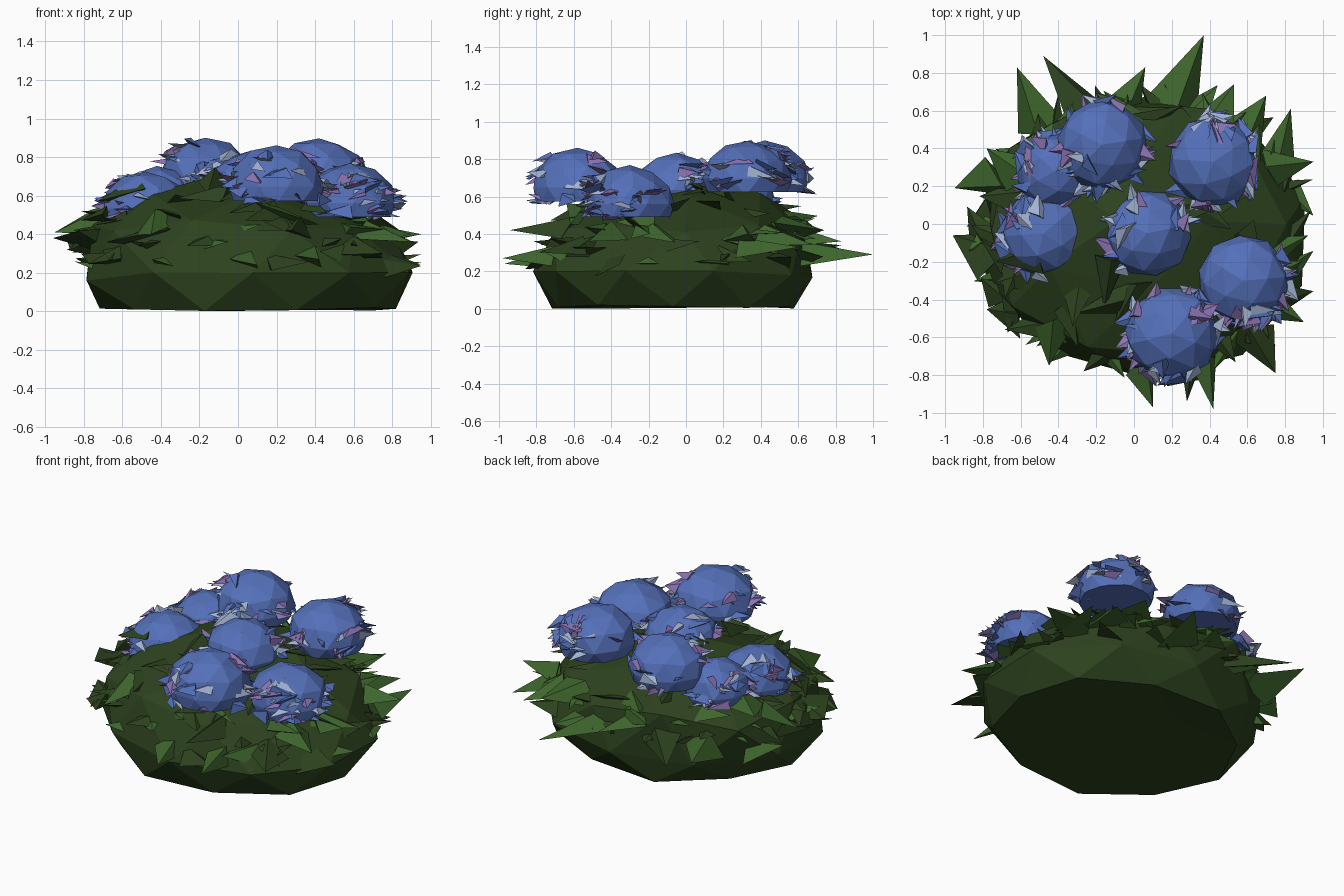
import bpy, bmesh, math, random
from mathutils import Vector, Matrix

random.seed(8)
old = bpy.data.objects.get("Cube")
if old:
    bpy.data.objects.remove(old, do_unlink=True)


def material(name, r, g, b):
    m = bpy.data.materials.new(name)
    m.use_nodes = True
    m.diffuse_color = (r, g, b, 1)
    bsdf = next(n for n in m.node_tree.nodes if n.type == 'BSDF_PRINCIPLED')
    bsdf.inputs["Base Color"].default_value = (r, g, b, 1)
    return m


DARK = material("dark green", 0.026, 0.055, 0.013)
LEAF = material("leaf green", 0.048, 0.132, 0.026)
BLUE = material("flower blue", 0.09, 0.163, 0.49)
PALE = material("pale blue", 0.36, 0.45, 0.65)
PURPLE = material("soft purple", 0.26, 0.17, 0.45)


def finish(name, bm, mats):
    bmesh.ops.recalc_face_normals(bm, faces=bm.faces)
    me = bpy.data.meshes.new(name)
    bm.to_mesh(me)
    bm.free()
    for m in mats:
        me.materials.append(m)
    ob = bpy.data.objects.new(name, me)
    bpy.context.collection.objects.link(ob)
    return ob


def dome(name, centre, radii, floor, jitter, mat):
    """Faceted ball with its underside cut flat at the floor height."""
    bm = bmesh.new()
    bmesh.ops.create_icosphere(bm, subdivisions=2, radius=1)
    spin = Matrix.Rotation(random.uniform(0, 6), 3, 'Z')
    for v in bm.verts:
        p = spin @ v.co
        p *= 1 + random.uniform(-jitter, jitter)
        v.co = Vector(centre) + Vector([a * b for a, b in zip(p, radii)])
    cut = bmesh.ops.bisect_plane(bm, geom=bm.verts[:] + bm.edges[:] + bm.faces[:],
                                 plane_co=(0, 0, floor), plane_no=(0, 0, -1), clear_outer=True)
    rim = [e for e in cut["geom_cut"] if isinstance(e, bmesh.types.BMEdge)]
    bmesh.ops.contextual_create(bm, geom=rim)
    return finish(name, bm, [mat])


def spike(bm, tip, base, width, thick, roll, index):
    """Folded pointed blade: a flattened three-sided pyramid."""
    d = (tip - base).normalized()
    side = d.cross(Vector((0, 0, 1))).normalized()
    side.rotate(Matrix.Rotation(roll, 3, d))
    up = side.cross(d)
    skew = (tip - base) * random.uniform(-0.3, 0.3)
    pts = [tip, base + side * width / 2 + skew, base - side * width / 2 - skew,
           base + up * thick]
    vs = [bm.verts.new(p) for p in pts]
    for a, b, c in ((0, 1, 2), (0, 2, 3), (0, 3, 1), (1, 3, 2)):
        bm.faces.new((vs[a], vs[b], vs[c])).material_index = index


def heading(angle, swing):
    """Outward direction, turned aside by up to the swing and tilted a little."""
    a = angle + random.uniform(-swing, swing)
    return Vector((math.cos(a), math.sin(a), random.uniform(-0.25, 0.35)))


# Leafy mound: squashed ball leaning to one side and back, with a flat base
MID = Vector((0.07, -0.07, 0.18))
RAD = Vector((0.88, 0.76, 0.51))


def mound_point(p):
    """Place a point of the unit ball on the mound."""
    q = p.copy()
    if q.z > 0.1:
        q.xy *= 1 + 0.05 * q.z
        q.x -= 0.16 * q.z
        q.y += 0.14 * q.z
        q.z **= 0.95
    return MID + Vector([a * b for a, b in zip(q, RAD)])


bm = bmesh.new()
bmesh.ops.create_icosphere(bm, subdivisions=2, radius=1)
for v in bm.verts:
    low = v.co.z < -0.2
    v.co = mound_point(v.co)
    if low:
        v.co.z = 0.01 + random.uniform(-0.01, 0.01)
    else:
        v.co += Vector([random.uniform(-0.025, 0.025) for _ in range(3)])
finish("leafy_mound", bm, [DARK])

# Large leaves reaching past the mound: tip x, y, z, then base x, y and width
bm = bmesh.new()
big = [(0.37, 1, 0.29, 0.2, 0.62, 0.3), (-0.48, 0.89, 0.3, -0.2, 0.55, 0.26),
       (-0.62, 0.83, 0.34, -0.48, 0.5, 0.28), (0.06, 0.83, 0.36, -0.08, 0.55, 0.26),
       (-0.95, 0.19, 0.41, -0.7, 0.25, 0.28), (-0.96, -0.06, 0.38, -0.7, -0.17, 0.36),
       (-0.45, -0.75, 0.4, -0.4, -0.5, 0.24), (0.1, -0.97, 0.24, 0.03, -0.7, 0.2),
       (0.42, -0.98, 0.27, 0.36, -0.68, 0.18), (0.75, -0.79, 0.3, 0.6, -0.55, 0.26),
       (0.83, 0.61, 0.33, 0.75, 0.3, 0.22), (0.95, 0.33, 0.4, 0.72, 0.3, 0.2),
       (0.9, -0.52, 0.36, 0.66, -0.4, 0.22), (0.28, -0.94, 0.42, 0.3, -0.6, 0.18),
       (0.53, 0.74, 0.42, 0.4, 0.5, 0.28), (0.7, 0.68, 0.34, 0.58, 0.42, 0.26),
       (-0.78, 0.4, 0.52, -0.55, 0.25, 0.28), (-0.73, -0.2, 0.57, -0.5, -0.15, 0.24)]
for i, (x, y, z, bx, by, w) in enumerate(big):
    base = Vector((bx, by, z + random.uniform(-0.06, 0.04)))
    spike(bm, Vector((x, y, z)), base, w, 0.1, random.uniform(-0.5, 0.5),
          0 if i % 4 == 1 else 1)

# Smaller leaves scattered over the sides, a few near the crown
for i in range(84):
    a = i * 2.4
    h = random.uniform(0.1, 0.72) if i % 7 else random.uniform(0.7, 0.9)
    c = math.sqrt(1 - h * h)
    root = mound_point(Vector((c * math.cos(a), c * math.sin(a), h)))
    out = heading(a, 1)
    tip = root + out * random.uniform(0.04, 0.12)
    tip.x = max(-0.95, min(0.95, tip.x))
    tip.y = max(-0.95, min(0.8, tip.y))
    spike(bm, tip, tip - out * random.uniform(0.16, 0.28), random.uniform(0.12, 0.24),
          random.uniform(0.03, 0.09), random.uniform(-0.7, 0.7),
          random.choice((0, 1)) if h < 0.6 else 0)
finish("leaves", bm, [DARK, LEAF])

# Flower heads: x, y, top height, radius, then the directions of their petal clumps
heads = [(-0.17, 0.42, 0.9, 0.24, (200, 240, 280, 340, 90)),
         (0.42, 0.33, 0.9, 0.24, (70, 40, 100, 340, 250)),
         (-0.48, -0.05, 0.73, 0.23, (140, 100, 60, 180, 250)),
         (0.07, -0.05, 0.83, 0.23, (180, 215, 120, 30)),
         (0.2, -0.58, 0.86, 0.25, (235, 200, 255, 20, 55, 160)),
         (0.58, -0.3, 0.765, 0.24, (285, 310, 345, 20, 250)),
         (-0.42, 0.28, 0.75, 0.2, (150, 200, 100, 250, 300))]
for n, (x, y, top, r, clumps) in enumerate(heads, 1):
    tall = r * 0.85
    centre = Vector((x, y, top - tall))
    dome(f"flower_head_{n}", centre, (r, r, tall), top - tall * 1.35, 0.03, BLUE)
    # Petals clustered low around each head, a few higher up
    bm = bmesh.new()
    for i in range(36):
        a = math.radians(clumps[i % len(clumps)]) + random.gauss(0, 0.3)
        h = random.uniform(-0.35, 0.4) if i % 5 else random.uniform(0.3, 0.8)
        c = math.sqrt(1 - h * h)
        root = centre + Vector((r * c * math.cos(a), r * c * math.sin(a), tall * h))
        out = heading(a, 1.1)
        tip = root + out * random.uniform(0.03, 0.08)
        spike(bm, tip, tip - out * random.uniform(0.09, 0.15), random.uniform(0.07, 0.14),
              random.uniform(0.02, 0.05), random.uniform(-0.9, 0.9), i * 7 // 3 % 3)
    finish(f"petals_{n}", bm, [BLUE, PALE, PURPLE])
